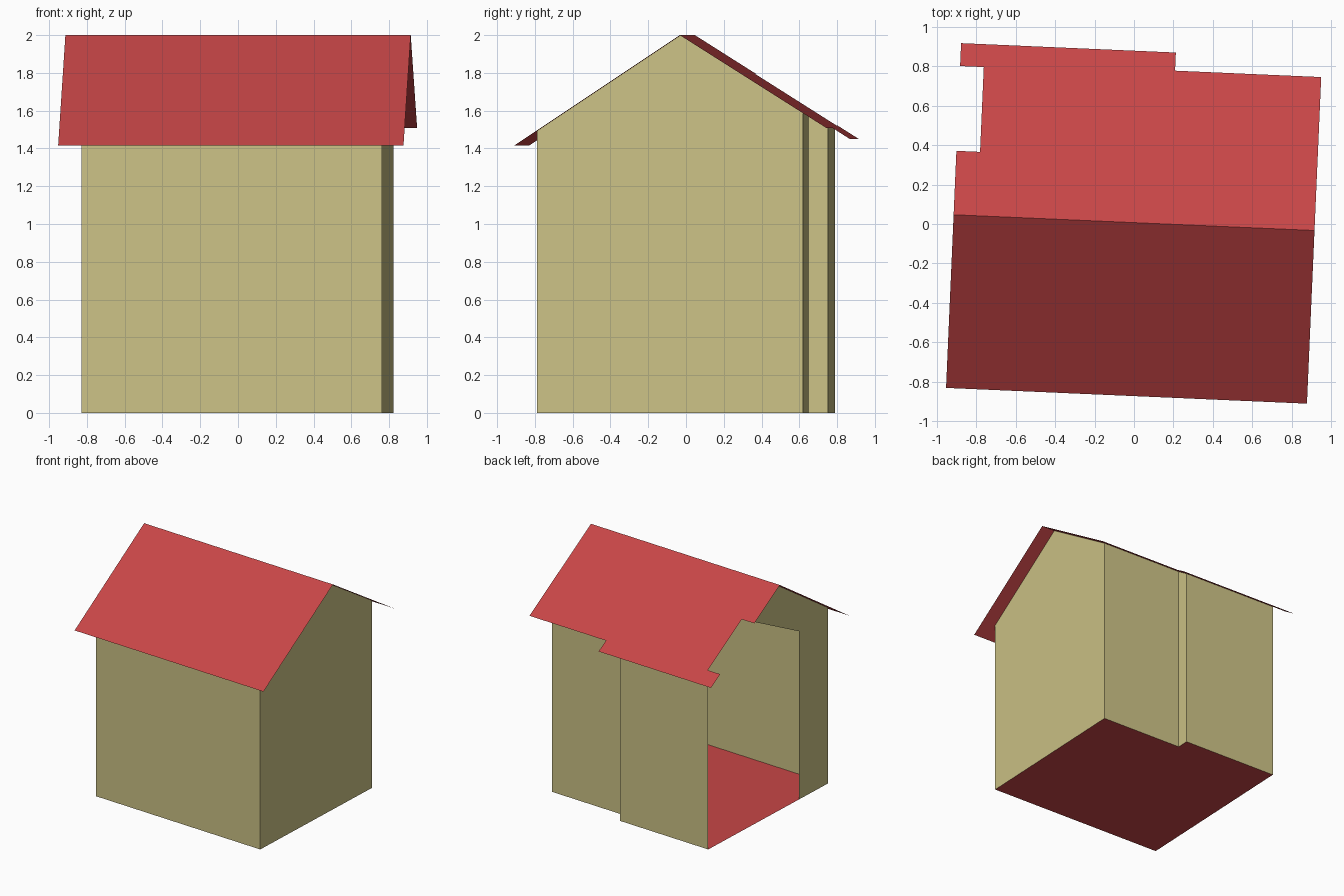
import bpy
import bmesh
import math

cube = bpy.data.objects.get("Cube")
if cube:
    bpy.data.objects.remove(cube, do_unlink=True)


def make_material(name, rgb):
    mat = bpy.data.materials.new(name)
    mat.use_nodes = True
    colour = (*rgb, 1.0)
    mat.diffuse_color = colour
    mat.node_tree.nodes["Principled BSDF"].inputs["Base Color"].default_value = colour
    return mat


red = make_material("red", (0.578, 0.061, 0.063))
khaki = make_material("khaki", (0.604, 0.539, 0.238))

TURN = math.radians(-2.5)      # the house stands slightly turned
RIDGE_Y, RIDGE_Z = 0.007, 2.0
SIDE = 0.795                   # half width of the walls
FRONT, BACK, BUMP = -0.756, 0.655, 0.756
JOG = 0.06                     # where the back wall steps out
EAVE_X = 0.915                 # half width of the roof
HOLE_FRONT, HOLE_BACK = -0.39, 0.331


def roof_z(y):
    slope = 0.633 if y > RIDGE_Y else 0.666
    return RIDGE_Z - abs(y - RIDGE_Y) * slope


def sheet(name, outlines, mat):
    """One object of flat polygons, each given as a list of points."""
    bm = bmesh.new()
    for outline in outlines:
        bm.faces.new([bm.verts.new(p) for p in outline])
    bmesh.ops.remove_doubles(bm, verts=bm.verts, dist=0.0005)
    mesh = bpy.data.meshes.new(name)
    bm.to_mesh(mesh)
    bm.free()
    mesh.materials.append(mat)
    obj = bpy.data.objects.new(name, mesh)
    obj.rotation_euler.z = TURN
    bpy.context.collection.objects.link(obj)
    return obj


def wall(a, b):
    """Upright panel from a to b that reaches up to the roof."""
    return [(*a, 0), (*b, 0), (*b, roof_z(b[1])), (*a, roof_z(a[1]))]


def on_roof(points):
    return [(x, y, roof_z(y)) for x, y in points]


# Floor follows the stepped footprint
footprint = [(-SIDE, FRONT), (SIDE, FRONT), (SIDE, BACK),
             (JOG, BACK), (JOG, BUMP), (-SIDE, BUMP)]
sheet("floor", [[(x, y, 0) for x, y in footprint]], red)

# Straight walls
sheet("front_wall", [wall(footprint[0], footprint[1])], khaki)
sheet("back_wall", [wall(footprint[i], footprint[i + 1]) for i in (2, 3, 4)], khaki)

# Closed gable on the left
left = [(FRONT, 0), (BACK, 0), (BACK, roof_z(BACK)), (RIDGE_Y, RIDGE_Z),
        (FRONT, roof_z(FRONT))]
sheet("left_gable", [[(SIDE, y, z) for y, z in left]], khaki)

# Gable on the right, with a large opening at the back
right = [(FRONT, 0), (FRONT, roof_z(FRONT)), (RIDGE_Y, RIDGE_Z),
         (HOLE_BACK, roof_z(HOLE_BACK)), (HOLE_FRONT, 1.427), (HOLE_FRONT, 0)]
sheet("right_gable", [[(-SIDE, y, z) for y, z in right]], khaki)

# Roof slopes, the back one with a step and a notch over the opening
eave_front, eave_back, eave_bump = -0.871, 0.785, 0.877
roof_step, notch_back = 0.174, 0.761
front_slope = [(-EAVE_X, eave_front), (EAVE_X, eave_front),
               (EAVE_X, RIDGE_Y), (-EAVE_X, RIDGE_Y)]
back_slope = [(-EAVE_X, RIDGE_Y), (EAVE_X, RIDGE_Y), (EAVE_X, eave_back),
              (roof_step, eave_back), (roof_step, eave_bump),
              (-EAVE_X, eave_bump), (-EAVE_X, notch_back),
              (-SIDE, notch_back), (-SIDE, HOLE_BACK), (-EAVE_X, HOLE_BACK)]
sheet("roof", [on_roof(front_slope), on_roof(back_slope)], red)
